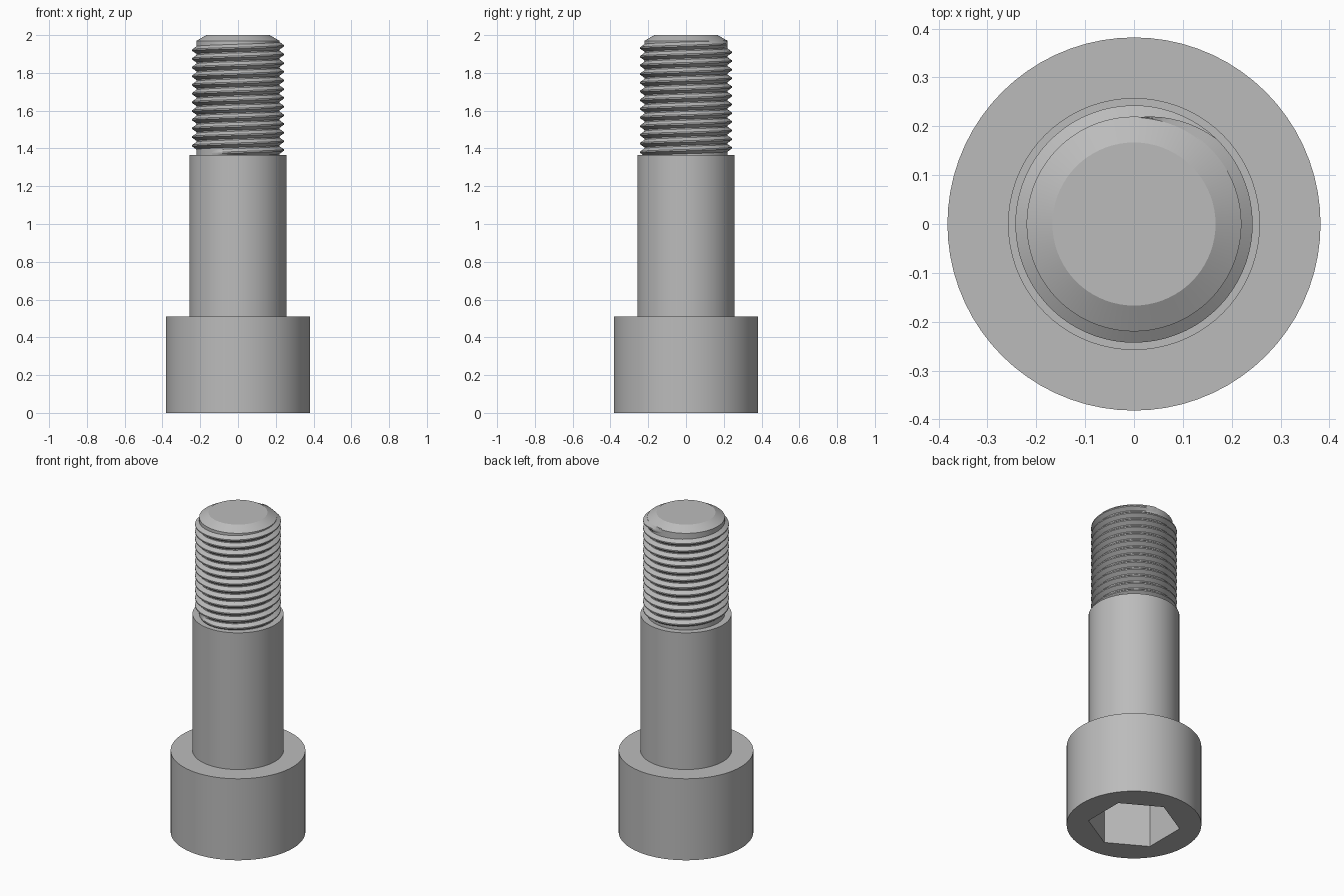
import bpy, bmesh, math

SEGMENTS = 72
HEAD_R, HEAD_TOP = 0.382, 0.51
SHANK_R, SHANK_TOP = 0.258, 1.365
CORE_R, CREST_R, TIP_R = 0.22, 0.243, 0.167
PITCH, THREAD_LOW, THREAD_HIGH = 0.046, 1.375, 1.955
SOCKET_R, SOCKET_DEPTH = 0.262, 0.31

if "Cube" in bpy.data.objects:
    bpy.data.objects.remove(bpy.data.objects["Cube"], do_unlink=True)

steel = bpy.data.materials.new("grey steel")
steel.use_nodes = True
steel.diffuse_color = (0.5, 0.5, 0.5, 1)
steel.node_tree.nodes["Principled BSDF"].inputs["Base Color"].default_value = (0.5, 0.5, 0.5, 1)


def finish(name, bm, smooth=True):
    """Turn a bmesh into a named object in steel."""
    bmesh.ops.recalc_face_normals(bm, faces=bm.faces)
    mesh = bpy.data.meshes.new(name)
    bm.to_mesh(mesh)
    bm.free()
    mesh.materials.append(steel)
    obj = bpy.data.objects.new(name, mesh)
    bpy.context.collection.objects.link(obj)
    if smooth:
        shade(obj)
    return obj


def shade(obj):
    bpy.ops.object.select_all(action="DESELECT")
    obj.select_set(True)
    bpy.context.view_layer.objects.active = obj
    bpy.ops.object.shade_smooth_by_angle(angle=math.radians(25))


def ring(bm, radius, z, sides, turn=0.0):
    angles = [turn + math.tau * i / sides for i in range(sides)]
    return [bm.verts.new((radius * math.cos(a), radius * math.sin(a), z)) for a in angles]


def turned(profile, sides=SEGMENTS, turn=0.0, cap_bottom=False, cap_top=False):
    """Revolve (radius, z) points about the vertical axis."""
    bm = bmesh.new()
    rings = [ring(bm, r, z, sides, turn) for r, z in profile]
    for low, high in zip(rings, rings[1:]):
        for i in range(sides):
            j = (i + 1) % sides
            bm.faces.new((low[i], low[j], high[j], high[i]))
    if cap_bottom:
        bm.faces.new(rings[0])
    if cap_top:
        bm.faces.new(rings[-1])
    return bm


# Head with a hexagonal socket cut into its underside
head = finish("head", turned([(HEAD_R, 0), (HEAD_R, HEAD_TOP)],
                             cap_bottom=True, cap_top=True), smooth=False)
cutter = finish("socket_cutter", turned([(SOCKET_R, -0.1), (SOCKET_R, SOCKET_DEPTH)], 6,
                                        math.radians(30), True, True), smooth=False)
cutter.hide_render = True
cut = head.modifiers.new("socket", "BOOLEAN")
cut.operation, cut.solver, cut.object = "DIFFERENCE", "EXACT", cutter
bpy.context.view_layer.objects.active = head
bpy.ops.object.modifier_apply(modifier=cut.name)
bpy.data.objects.remove(cutter, do_unlink=True)
shade(head)

# Plain shank, closed by a shoulder ring under the thread
finish("shank", turned([(SHANK_R, HEAD_TOP), (SHANK_R, SHANK_TOP), (CORE_R, SHANK_TOP)]))

# Thread core with a chamfered tip
finish("thread_core", turned([(CORE_R, SHANK_TOP), (CORE_R, 1.97), (TIP_R, 2)], cap_top=True))

# Helical ridge: a blunt tooth swept upward, fading out at both ends
bm = bmesh.new()
turns = (THREAD_HIGH - THREAD_LOW) / PITCH
steps = int(turns * SEGMENTS)
sections = []
for s in range(steps + 1):
    a = math.pi / 2 - math.tau * turns + math.tau * s / SEGMENTS
    z = THREAD_LOW + PITCH * s / SEGMENTS
    fade = min(1, s / 8, (steps - s) / 8)
    crest = CORE_R + (CREST_R - CORE_R) * fade
    tooth = [(CORE_R - 0.002, -0.46), (crest, -0.08), (crest, 0.08), (CORE_R - 0.002, 0.46)]
    sections.append([bm.verts.new((r * math.cos(a), r * math.sin(a), z + h * PITCH))
                     for r, h in tooth])
for low, high in zip(sections, sections[1:]):
    for i in range(3):
        bm.faces.new((low[i], high[i], high[i + 1], low[i + 1]))
finish("thread_ridge", bm)
